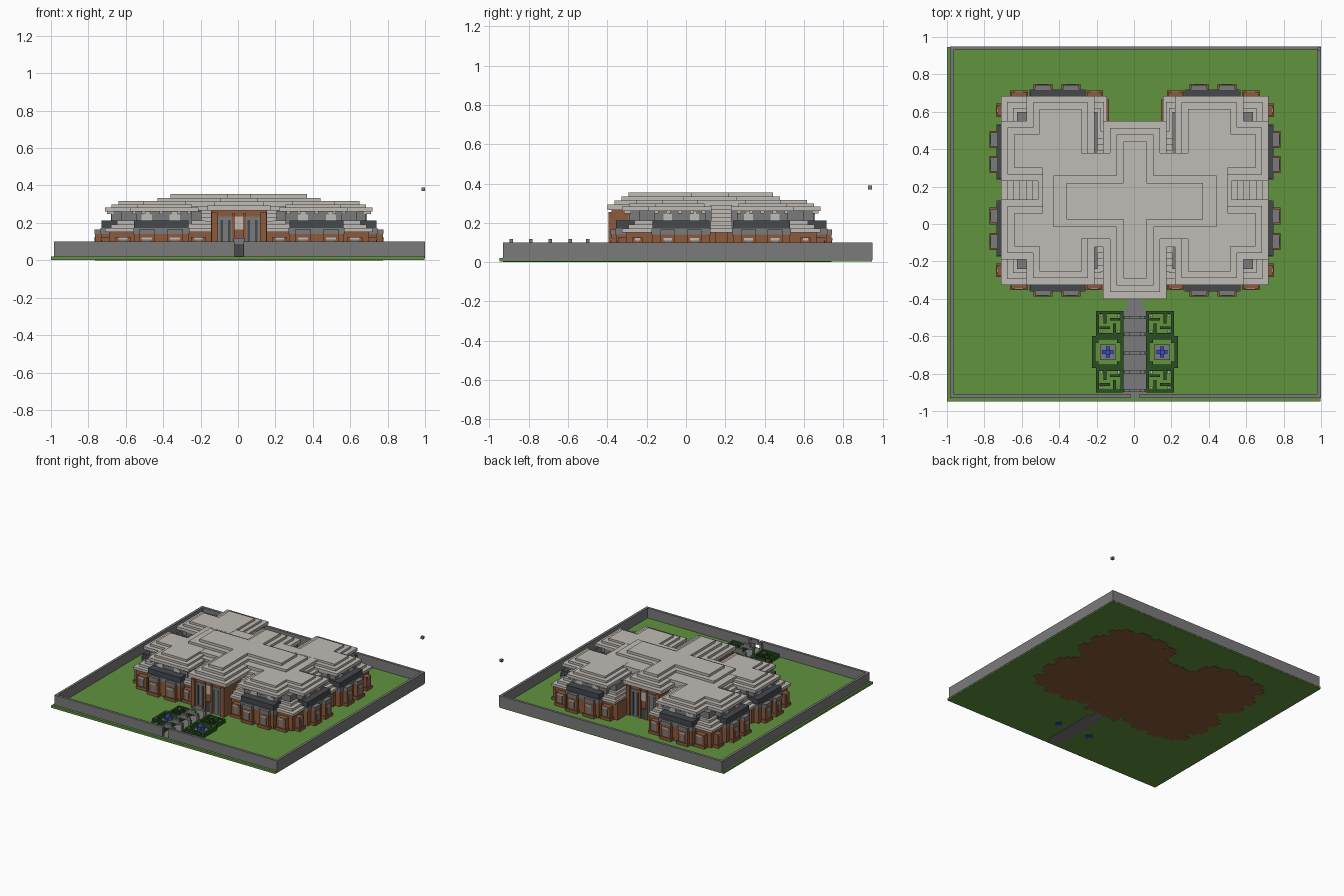
import bpy, bmesh
from mathutils import Matrix, Vector

if "Cube" in bpy.data.objects:
    bpy.data.objects.remove(bpy.data.objects["Cube"])


def material(name, *rgb):
    m = bpy.data.materials.new(name)
    col = tuple((c / 255) ** 2.2 for c in rgb) + (1,)
    m.use_nodes = True
    m.diffuse_color = col
    m.node_tree.nodes["Principled BSDF"].inputs["Base Color"].default_value = col
    return m


grass = material("grass green", 97, 146, 64)
stone = material("stone grey", 122, 122, 122)
roof = material("pale stone", 190, 185, 179)
brick = material("brown brick", 140, 90, 62)
slate = material("dark slate", 70, 75, 79)
hedge = material("hedge green", 46, 80, 38)
water = material("water blue", 55, 80, 190)

CX, CY = 0.005, 0.18      # axes of symmetry of the house


def build(name, mat, boxes):
    """One object made of boxes (x0, x1, y0, y1, z0, z1)."""
    bm = bmesh.new()
    for x0, x1, y0, y1, z0, z1 in boxes:
        mid = Vector((x0 + x1, y0 + y1, z0 + z1)) / 2
        size = Vector((abs(x1 - x0), abs(y1 - y0), abs(z1 - z0), 1))
        bmesh.ops.create_cube(bm, size=1, matrix=Matrix.Translation(mid) @ Matrix.Diagonal(size))
    me = bpy.data.meshes.new(name)
    bm.to_mesh(me)
    bm.free()
    me.materials.append(mat)
    ob = bpy.data.objects.new(name, me)
    bpy.context.collection.objects.link(ob)
    return ob


def sides(boxes):
    """Mirror boxes across x = CX."""
    return [(CX + s * a, CX + s * b, *r) for a, b, *r in boxes for s in (-1, 1)]


def quad(boxes):
    """Repeat boxes in all four quarters; u and v are distances from the axes."""
    return [(x0, x1, CY + s * c, CY + s * d, *r)
            for x0, x1, c, d, *r in sides(boxes) for s in (-1, 1)]


# Ground and boundary wall
build("lawn", grass, [(-1, 0.997, -0.95, 0.947, 0.002, 0.02)])
build("boundary_wall", stone, [
    (-0.985, -0.965, -0.93, 0.95, 0.012, 0.1), (0.98, 1, -0.93, 0.95, 0.012, 0.1),
    (-0.985, 1, 0.93, 0.95, 0.012, 0.1),
    (-0.985, -0.02, -0.93, -0.91, 0.012, 0.1), (0.03, 1, -0.93, -0.91, 0.012, 0.1)])
build("floating_block", stone, [(0.98, 1, 0.925, 0.945, 0.37, 0.39)])

# Ground floor of the four wings, with bays in the middle and near the corners
FRONT_BAYS = ((0.30, 0.385), (0.45, 0.535))
SIDE_BAYS = ((0.10, 0.175), (0.235, 0.31))
FRONT_SMALL = ((0.18, 0.255), (0.58, 0.66))
SIDE_SMALL = ((0.40, 0.455),)
low = [(0.14, 0.695, 0.03, 0.485, 0, 0.155), (0.1, 0.66, 0, 0.1, 0, 0.155),
       (0.27, 0.56, 0.4, 0.535, 0, 0.14), (0.6, 0.735, 0.06, 0.35, 0, 0.14)]
caps, panes, lintels, sills = [], [], [], []
upper_panes, upper_heads = [], []
bays = [(a, b, 0.56, 0) for a, b in FRONT_BAYS] + [(a, b, 0.525, 0) for a, b in FRONT_SMALL]
bays += [(a, b, 0.77, 1) for a, b in SIDE_BAYS] + [(a, b, 0.735, 1) for a, b in SIDE_SMALL]


def facing(side, a, b, d0, d1, z0, z1):
    return (d0, d1, a, b, z0, z1) if side else (a, b, d0, d1, z0, z1)


for a, b, d, side in bays:
    big = d in (0.56, 0.77)
    low.append(facing(side, a, b, d - 0.09, d, 0, 0.14 if big else 0.125))
    if big:
        caps.append(facing(side, a, b, d - 0.05, d + 0.003, 0.14, 0.165))
    panes.append(facing(side, a + 0.022, b - 0.022, d - 0.01, d + 0.003, 0.05, 0.112))
    lintels.append(facing(side, a + 0.015, b - 0.015, d - 0.01, d + 0.006, 0.11, 0.122))
    sills.append(facing(side, a - 0.008, b + 0.008, d - 0.05, d + 0.008, 0.02, 0.042))
    if big:
        w = (0.68 if side else 0.47)
        upper_panes.append(facing(side, a + 0.015, b - 0.015, w - 0.01, w + 0.005, 0.2, 0.245))
        upper_heads.append(facing(side, a + 0.028, b - 0.028, w - 0.01, w + 0.005, 0.245, 0.258))
build("ground_floor", brick, quad(low))
build("bay_sills", brick, quad(sills))
build("bay_caps", stone, quad(caps))
build("bay_windows", stone, quad(panes))
build("bay_lintels", roof, quad(lintels))

# Upper floor, balconies and their railings
build("upper_floor", stone, quad([
    (0.25, 0.55, 0.05, 0.47, 0.15, 0.27), (0.2, 0.68, 0.08, 0.34, 0.15, 0.27),
    (0.2, 0.63, 0.05, 0.42, 0.15, 0.262)]))
build("upper_windows", roof, quad(upper_panes + upper_heads))
build("balconies", stone, quad([
    (0.265, 0.565, 0.4, 0.54, 0.14, 0.172), (0.6, 0.74, 0.055, 0.355, 0.14, 0.172)]))
build("balcony_railings", slate, quad([
    (0.27, 0.56, 0.4, 0.535, 0.172, 0.212), (0.6, 0.735, 0.06, 0.35, 0.172, 0.212)]))
brackets = [(u, u + 0.02, 0.46, 0.495, 0.247, 0.268) for u in (0.255, 0.31, 0.405, 0.5, 0.55)]
brackets += [(0.67, 0.705, v, v + 0.02, 0.247, 0.268) for v in (0.08, 0.14, 0.2, 0.26, 0.32)]
build("eave_brackets", roof, quad(brackets))

# Stepped cross-shaped roofs of the wings
layers = []
for i in range(3):
    k = 0.035 * i
    z0, z1 = 0.265 + 0.018 * i, 0.283 + 0.0165 * i
    layers += [(0.215 + k, 0.58 - k, 0.05 + k, 0.505 - k, z0 - 0.005, z1),
               (0.215 + k, 0.715 - k, 0.05 + k, 0.37 - k, z0 - 0.005, z1)]
build("wing_roofs", roof, quad(layers))

# Low stepped roofs over the wing corners
corners = []
for i in range(3):
    k = 0.032 * i
    z = 0.152 + 0.02 * i
    corners += [(0.5, 0.715 - k, 0.3, 0.505 - k, z, z + 0.02),
                (0.15 + k * 0.5, 0.3, 0.3, 0.505 - k, z, z + 0.02)]
build("corner_roofs", roof, quad(corners))

# Stairlike roofs in the valleys between the wings
valley = []
for i in range(7):
    k = 0.033 * i
    z = 0.15 + 0.02 * i
    valley += quad([(0.45, 0.715 - k, 0, 0.055, z, z + 0.02)])
    valley += sides([(0.15, 0.25, -0.32 + k, 0.56 - k, z, z + 0.02)])
build("valley_roofs", roof, valley)

# Central hall and its stepped cross-shaped roof
build("central_hall", brick, [(-0.145, 0.155, -0.38, 0.53, 0, 0.27)])
hall = [(-0.49, 0.5, -0.02, 0.38, 0.26, 0.315), (-0.3, 0.31, -0.08, 0.33, 0.26, 0.315)]
for i in range(4):
    k = 0.036 * i
    z = 0.272 + 0.02 * i
    hall.append((-0.165 + k, 0.175 - k, -0.4 + k, 0.55 - k, z - 0.007, z + 0.022))
hall += [(-0.43, 0.44, -0.015, 0.26, 0.3, 0.334), (-0.36, 0.37, 0.025, 0.22, 0.32, 0.354)]
build("hall_roof", roof, hall)

# Entrances at the front and back of the hall
for name, y, s in (("front", -0.38, -1), ("back", 0.53, 1)):
    out = lambda d: (y - s * 0.01, y + s * d)
    build(name + "_entrance_panels", stone, sides([(0.035, 0.112, *out(0.004), 0.02, 0.235)]))
    build(name + "_entrance_slits", slate, sides(
        [(u, u + 0.014, *out(0.007), 0.03, 0.215) for u in (0.045, 0.085)]))
    build(name + "_entrance_window", roof, [(-0.017, 0.027, *out(0.006), 0.165, 0.235)])
    build(name + "_entrance_door", slate, [(-0.015, 0.025, *out(0.006), 0.02, 0.1)])
    build(name + "_entrance_piers", brick, sides([
        (0.115, 0.148, *out(0.015), 0, 0.255), (0.022, 0.037, *out(0.012), 0, 0.25)]))

# Garden path with arches
build("garden_path", stone, [(-0.055, 0.065, -0.9, -0.45, 0, 0.024),
                             (-0.035, 0.045, -0.93, -0.37, 0, 0.024)])
arches = []
for y in (-0.89, -0.79, -0.69, -0.59, -0.5):
    arches += sides([(0.045, 0.06, y - 0.009, y + 0.009, 0.02, 0.085)])
    arches += [(-0.05, 0.06, y - 0.009, y + 0.009, 0.082, 0.1),
               (-0.025, 0.035, y - 0.009, y + 0.009, 0.1, 0.118)]
build("path_arches", stone, arches)

# Hedge gardens on both sides of the path
hedges, flowers, basins, pools = [], [], [], []


def ring(u0, u1, y0, y1, t, z):
    return [(u0, u1, y0, y0 + t, 0.02, z), (u0, u1, y1 - t, y1, 0.02, z),
            (u0, u0 + t, y0, y1, 0.02, z), (u1 - t, u1, y0, y1, 0.02, z)]


for y0, y1 in ((-0.9, -0.77), (-0.6, -0.465)):
    hedges += ring(0.06, 0.208, y0, y1, 0.016, 0.05)
    u, y = 0.134, (y0 + y1) / 2
    for s in (-1, 1):
        hedges += [(u + s * 0.018, u + s * 0.034, y, y + s * 0.05, 0.02, 0.045),
                   (u, u + s * 0.055, y - s * 0.03, y - s * 0.016, 0.02, 0.045)]
        flowers += [(u + s * 0.04, u + s * 0.054, y + t * 0.034, y + t * 0.048, 0.02, 0.04)
                    for t in (-1, 1)]
hedges += ring(0.06, 0.23, -0.77, -0.6, 0.018, 0.055)
hedges += [(u, u + 0.018, y, y + 0.018, 0.02, 0.055) for u in (0.078, 0.194) for y in (-0.752, -0.636)]
for u0, r, z in ((0.145, 0.042, 0.034), (0.145, 0.012, 0.075)):
    basins.append((u0 - r, u0 + r, -0.685 - r, -0.685 + r, 0.02, z))
for a, b in ((0.03, 0.011), (0.011, 0.03)):
    pools += [(0.145 - a, 0.145 + a, -0.685 - b, -0.685 + b, 0, 0.06)]
pools.append((0.133, 0.157, -0.697, -0.673, 0.06, 0.08))
build("hedges", hedge, sides(hedges))
build("garden_flowers", roof, sides(flowers))
build("fountain_basins", stone, sides(basins))
build("fountain_water", water, sides(pools))
